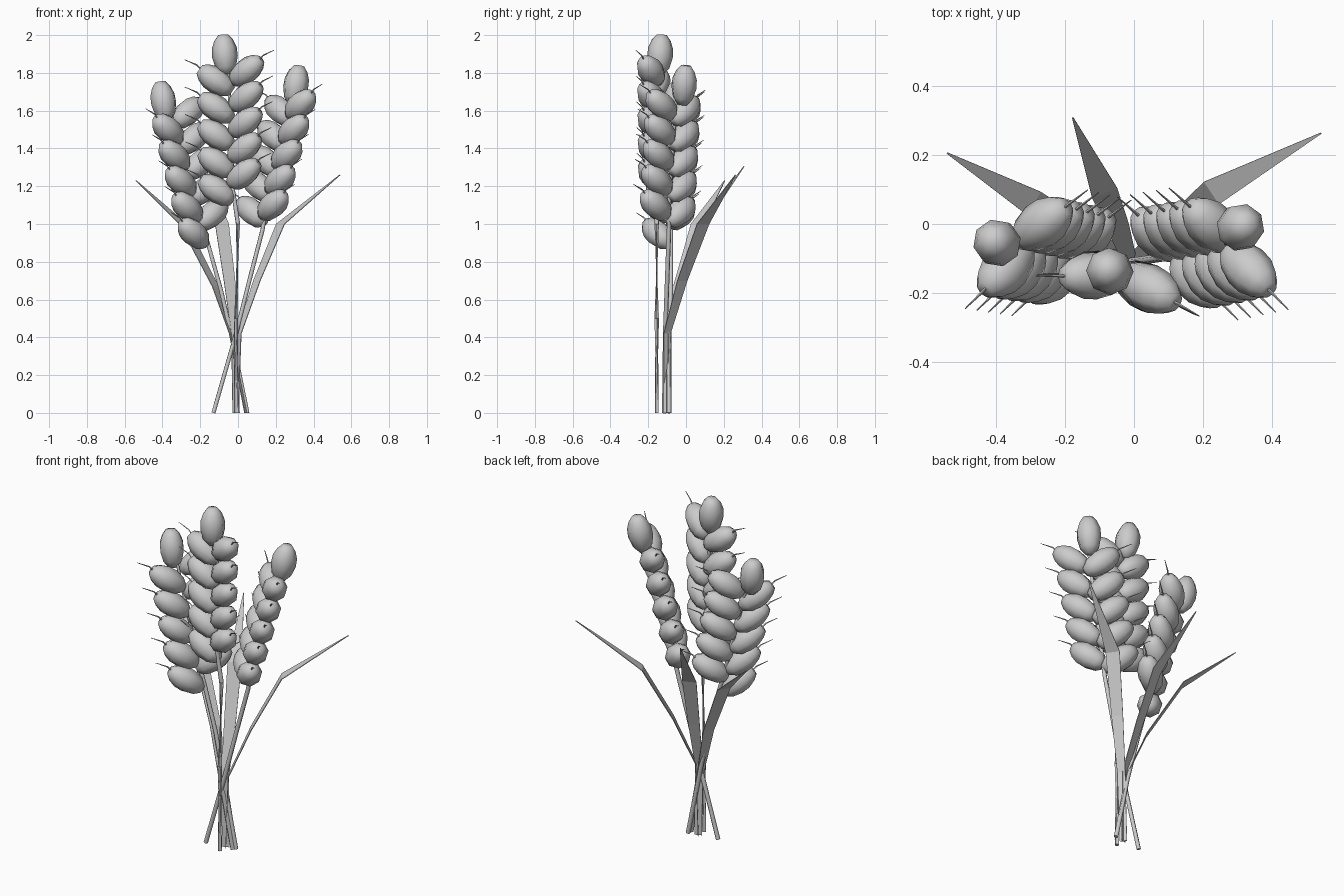
import bpy, bmesh, math
from mathutils import Vector

if "Cube" in bpy.data.objects:
    bpy.data.objects.remove(bpy.data.objects["Cube"])


def sweep(bm, pts, radii, sides):
    """Add a capped tube through pts with one radius per point."""
    pts = [Vector(p) for p in pts]
    rings = []
    for i, p in enumerate(pts):
        tangent = pts[min(i + 1, len(pts) - 1)] - pts[max(i - 1, 0)]
        q = tangent.to_track_quat('Z', 'Y')
        ring = []
        for k in range(sides):
            a = 2 * math.pi * k / sides
            ring.append(bm.verts.new(p + q @ Vector((math.cos(a), math.sin(a), 0)) * radii[i]))
        rings.append(ring)
    for r0, r1 in zip(rings, rings[1:]):
        for k in range(sides):
            j = (k + 1) % sides
            bm.faces.new((r0[k], r0[j], r1[j], r1[k]))
    bm.faces.new(rings[0][::-1])
    bm.faces.new(rings[-1])


def finish(bm, name, angle):
    me = bpy.data.meshes.new(name)
    bm.to_mesh(me)
    bm.free()
    ob = bpy.data.objects.new(name, me)
    bpy.context.collection.objects.link(ob)
    if angle:
        me.shade_smooth()
        me.set_sharp_from_angle(angle=math.radians(angle))
    return ob


# Grain outline: position along the axis, relative radius
GRAIN = [(-1, .38), (-.65, .8), (-.12, 1), (.33, .97), (.72, .74), (1, .4)]
HALF_LEN, GRAIN_R = .105, .068


def grain(bm, centre, direction):
    d = Vector(direction).normalized()
    sweep(bm, [Vector(centre) + d * t * HALF_LEN for t, r in GRAIN],
          [r * GRAIN_R for t, r in GRAIN], 8)


def awn(bm, centre, out):
    c, up = Vector(centre), Vector((0, 0, 1))
    sweep(bm, [c + out * .05 + up * .03, c + out * .10 + up * .082, c + out * .165 + up * .11],
          [.005, .004, .0015], 4)


# Each ear: stem path, two grain columns (bottom, top, outward), end grain
EARS = {
    "centre": dict(
        stem=[(-.01, -.155, 0), (-.01, -.155, .5), (0, -.155, 1), (-.03, -.16, 1.2), (-.05, -.15, 1.85)],
        columns=[((-.112, -.145, 1.18), (-.118, -.15, 1.76), (-1, 0)),
                 ((.03, -.18, 1.265), (.045, -.185, 1.81), (.87, -.49))],
        end=((-.07, -.137, 1.897), (-.08, .08, 1))),
    "left": dict(
        stem=[(.05, -.09, 0), (-.03, -.09, .39), (-.09, -.08, .65), (-.16, -.08, .9), (-.2, -.08, 1.03), (-.36, -.065, 1.6)],
        columns=[((-.235, -.15, .95), (-.37, -.13, 1.5), (-.72, -.7)),
                 ((-.14, -.03, 1.05), (-.265, 0, 1.59), (.8, .6))],
        end=((-.395, -.055, 1.65), (-.16, .1, 1))),
    "right": dict(
        stem=[(-.13, -.115, 0), (-.01, -.11, .42), (.06, -.1, .7), (.13, -.09, .97), (.15, -.09, 1.1), (.28, -.05, 1.68)],
        columns=[((.185, -.16, 1.1), (.33, -.13, 1.63), (.7, -.71)),
                 ((.075, -.03, 1.065), (.225, -.005, 1.6), (-.75, .66))],
        end=((.307, -.01, 1.735), (.16, .1, 1))),
}

for name, ear in EARS.items():
    # Stem
    bm = bmesh.new()
    n = len(ear["stem"])
    sweep(bm, ear["stem"], [.012] * (n - 1) + [.008], 6)
    finish(bm, name + "_stem", 70)
    # Grains and awns
    grains, awns = bmesh.new(), bmesh.new()
    for low, high, out in ear["columns"]:
        out = Vector((*out, 0)).normalized()
        for i in range(5):
            c = Vector(low).lerp(Vector(high), i / 4)
            grain(grains, c, out * .82 + Vector((0, 0, .57)))
            awn(awns, c, out)
    grain(grains, *ear["end"])
    finish(grains, name + "_grains", 60)
    finish(awns, name + "_awns", 70)

# Leaves: flat folded blades, width lies across the spread direction
LEAVES = {
    "right_leaf": [(-.01, -.1, 0), (.005, -.1, .42), (.1, -.02, .7), (.225, .09, 1), (.54, .262, 1.26)],
    "left_leaf": [(.045, -.1, 0), (-.035, -.1, .42), (-.12, -.04, .67), (-.29, .06, 1), (-.54, .205, 1.23)],
    "back_leaf": [(-.01, -.1, 0), (-.015, -.1, .42), (-.045, -.01, .7), (-.085, .09, 1), (-.177, .307, 1.305)],
}
WIDTHS = [.04, .044, .064, .078, .004]
for name, pts in LEAVES.items():
    bm = bmesh.new()
    spread = Vector(pts[-1]) - Vector(pts[1])
    side = Vector((-spread.y, spread.x, 0)).normalized()
    rows = [[bm.verts.new(Vector(p) + side * w * s / 2) for s in (-1, 1)] for p, w in zip(pts, WIDTHS)]
    for a, b in zip(rows, rows[1:]):
        bm.faces.new((a[0], a[1], b[1], b[0]))
    leaf = finish(bm, name, None)
    thick = leaf.modifiers.new("thickness", 'SOLIDIFY')
    thick.thickness = .004
    thick.offset = 0
